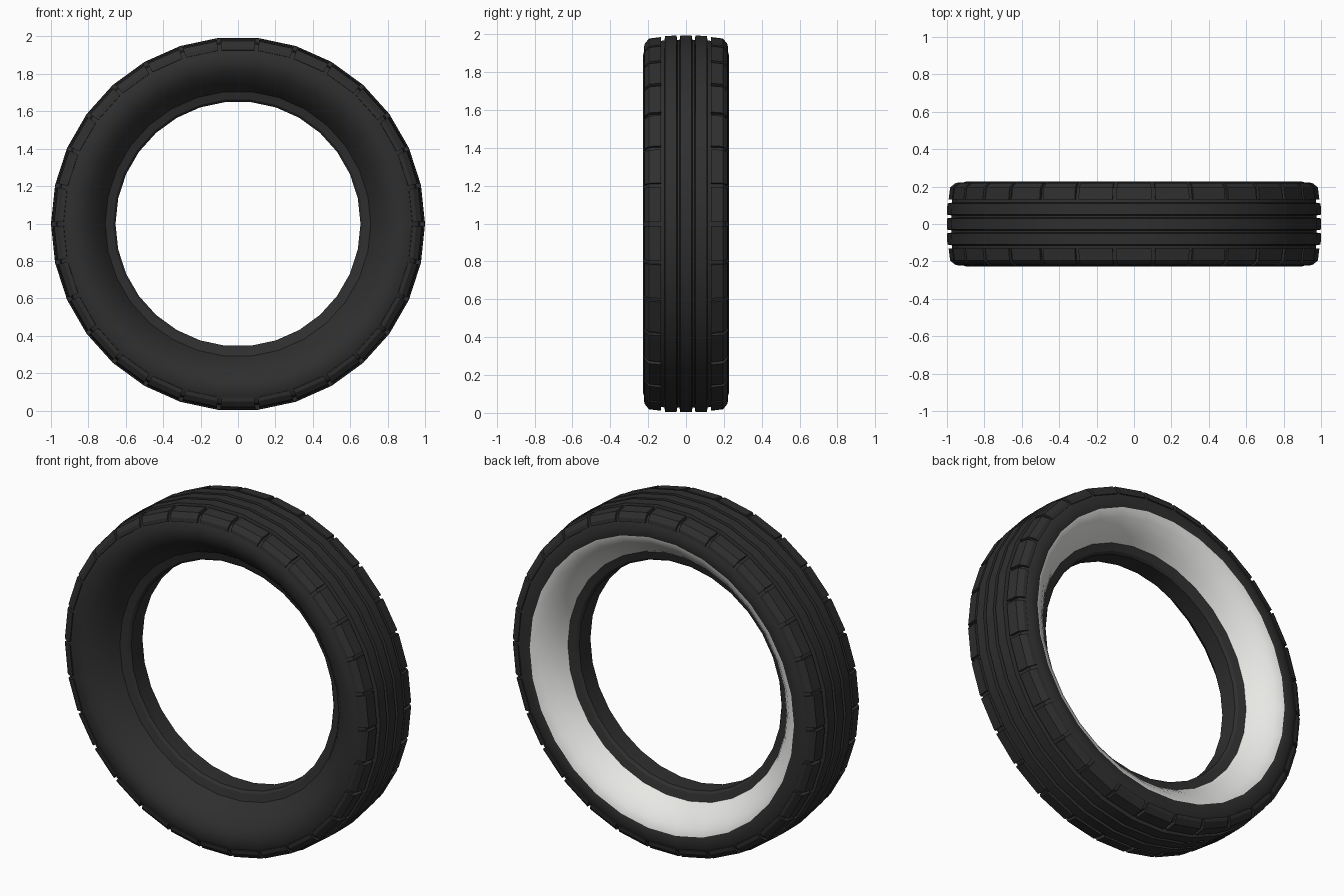
import bpy, bmesh, math

cube = bpy.data.objects.get("Cube")
if cube:
    bpy.data.objects.remove(cube, do_unlink=True)

SEGMENTS = 30
STEP = 2 * math.pi / SEGMENTS
CENTRE_Z = 0.998


def material(name, colour):
    mat = bpy.data.materials.new(name)
    mat.use_nodes = True
    rgba = (*colour, 1)
    mat.diffuse_color = rgba
    bsdf = mat.node_tree.nodes["Principled BSDF"]
    bsdf.inputs["Base Color"].default_value = rgba
    bsdf.inputs["Roughness"].default_value = 0.8
    return mat


rubber = material("black rubber", (0.028, 0.028, 0.028))
whitewall = material("white rubber", (0.8, 0.8, 0.78))


def place(radius, y, angle):
    return (radius * math.cos(angle), y, CENTRE_Z + radius * math.sin(angle))


def finish(bm, name, mats):
    bmesh.ops.recalc_face_normals(bm, faces=bm.faces)
    mesh = bpy.data.meshes.new(name)
    bm.to_mesh(mesh)
    bm.free()
    obj = bpy.data.objects.new(name, mesh)
    bpy.context.collection.objects.link(obj)
    for mat in mats:
        mesh.materials.append(mat)
    bpy.ops.object.select_all(action="DESELECT")
    obj.select_set(True)
    bpy.context.view_layer.objects.active = obj
    bpy.ops.object.shade_smooth_by_angle(angle=math.radians(30))
    return obj


def bridge(bm, ring_a, ring_b):
    n = len(ring_a)
    return [bm.faces.new((ring_a[i], ring_a[(i + 1) % n],
                          ring_b[(i + 1) % n], ring_b[i])) for i in range(n)]


# Tyre body: half cross-section (radius, y) from tread centre to inner bore
half = [
    (1.0, 0.03), (0.976, 0.034), (0.976, 0.046), (1.0, 0.05),        # centre rib, groove
    (0.998, 0.11), (0.974, 0.114), (0.972, 0.13),                    # side rib, groove
    (0.966, 0.195), (0.945, 0.211), (0.925, 0.218),                  # shoulder
    (0.9, 0.226), (0.855, 0.223), (0.81, 0.2), (0.765, 0.158),       # sidewall
    (0.735, 0.12), (0.71, 0.078), (0.668, 0.066), (0.655, 0.052),    # bead
]
profile = half + [(r, -y) for r, y in reversed(half)]

bm = bmesh.new()
rings = [[bm.verts.new(place(r, y, k * STEP)) for r, y in profile]
         for k in range(SEGMENTS)]
for k in range(SEGMENTS):
    faces = bridge(bm, rings[k], rings[(k + 1) % SEGMENTS])
    # White band on the back sidewall only
    for i, face in enumerate(faces):
        (r0, y0), (r1, y1) = profile[i], profile[(i + 1) % len(profile)]
        if min(y0, y1) > 0.07 and 0.71 <= min(r0, r1) and max(r0, r1) <= 0.855:
            face.material_index = 1
finish(bm, "tyre_body", [rubber, whitewall])

# Shoulder tread blocks: one per flat facet, on both edges
block = [(0.95, 0.132), (0.992, 0.132), (0.984, 0.196), (0.955, 0.219), (0.934, 0.222),
         (0.93, 0.2)]
half_angle = STEP * 0.45
chord = math.cos(STEP / 2) / math.cos(half_angle)

for side, label in ((-1, "front"), (1, "back")):
    bm = bmesh.new()
    for k in range(SEGMENTS):
        mid = (k + 0.5) * STEP
        ends = [[bm.verts.new(place(r * chord, side * y, mid + s * half_angle))
                 for r, y in block] for s in (-1, 1)]
        bridge(bm, *ends)
        for end in ends:
            bm.faces.new(end)
    finish(bm, label + "_shoulder_blocks", [rubber])
